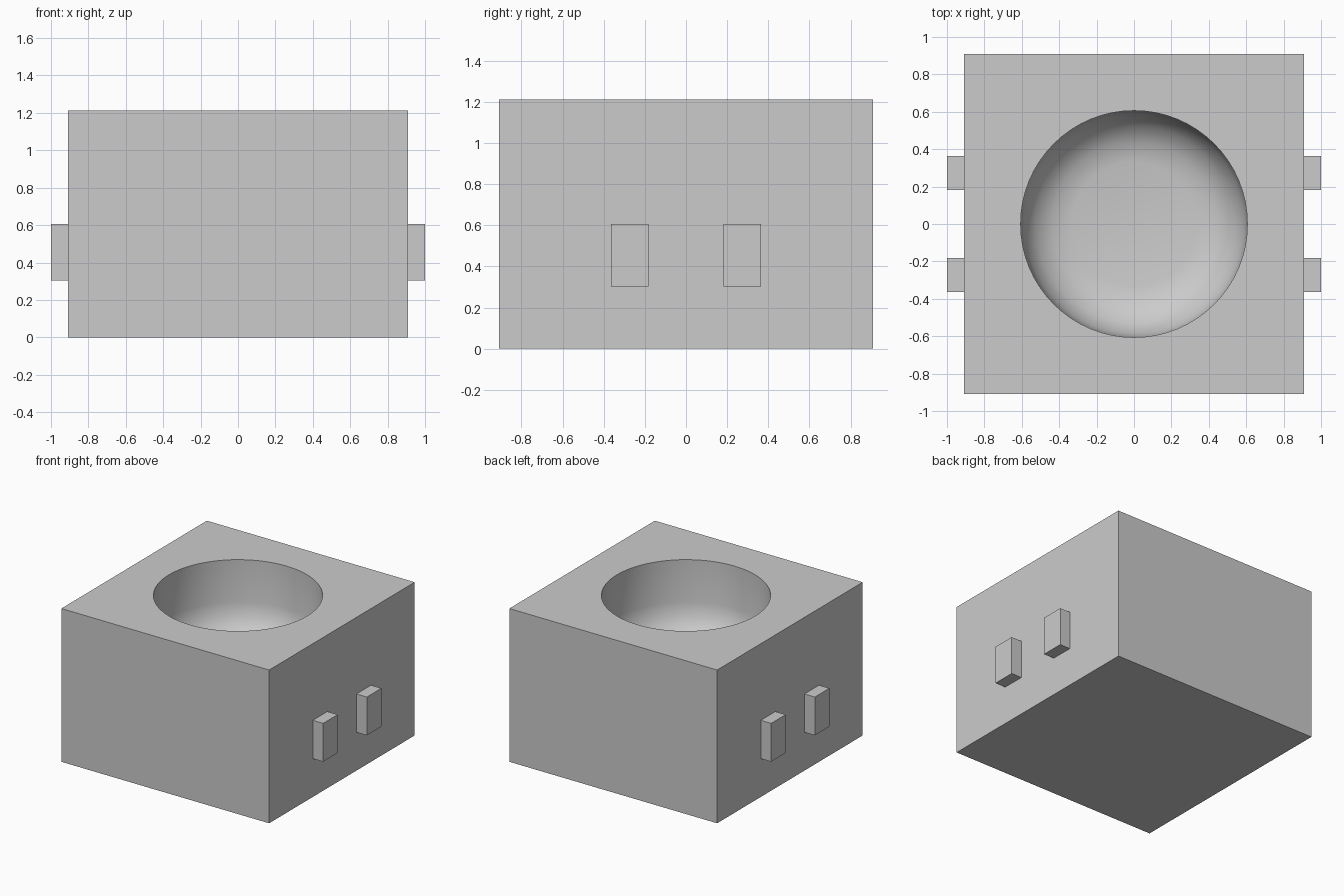
import bpy, bmesh, math
from mathutils import Vector

cube = bpy.data.objects.get("Cube")
if cube:
    bpy.data.objects.remove(cube, do_unlink=True)

U = 2 / 3.3                      # design unit
FILLET, DEPTH, SIDES = 0.45, 1.0, 64

grey = bpy.data.materials.new("light grey")
grey.use_nodes = True
colour = (0.6, 0.6, 0.6, 1)
grey.diffuse_color = colour
grey.node_tree.nodes["Principled BSDF"].inputs["Base Color"].default_value = colour


def make_object(name, bm):
    mesh = bpy.data.meshes.new(name)
    bm.to_mesh(mesh)
    bm.free()
    mesh.materials.append(grey)
    obj = bpy.data.objects.new(name, mesh)
    bpy.context.collection.objects.link(obj)
    return obj


def box(name, centre, size):
    bm = bmesh.new()
    bmesh.ops.create_cube(bm, size=1)
    for v in bm.verts:
        v.co = (Vector(centre) + v.co * Vector(size)) * U
    return make_object(name, bm)


# Block body
body = box("body", (0, 0, 1), (3, 3, 2))

# Round basin with a filleted floor, revolved from a profile
floor = 2 - DEPTH
profile = [(1, 2.2), (1, floor + FILLET)]
for i in range(1, 5):
    a = math.radians(22.5 * i)
    profile.append((1 - FILLET + FILLET * math.cos(a),
                    floor + FILLET - FILLET * math.sin(a)))
bm = bmesh.new()
rings = [[bm.verts.new((r * U * math.cos(math.tau * k / SIDES),
                        r * U * math.sin(math.tau * k / SIDES), z * U))
          for k in range(SIDES)] for r, z in profile]
for upper, lower in zip(rings, rings[1:]):
    for k in range(SIDES):
        n = (k + 1) % SIDES
        bm.faces.new((upper[k], lower[k], lower[n], upper[n]))
bm.faces.new(rings[0])
bm.faces.new(rings[-1][::-1])
bmesh.ops.recalc_face_normals(bm, faces=bm.faces)
cutter = make_object("basin_cutter", bm)
cutter.hide_render = True

cut = body.modifiers.new("basin", "BOOLEAN")
cut.operation = "DIFFERENCE"
cut.solver = "EXACT"
cut.object = cutter
bpy.context.view_layer.objects.active = body
body.select_set(True)
bpy.ops.object.modifier_apply(modifier=cut.name)
bpy.data.objects.remove(cutter, do_unlink=True)
bpy.ops.object.shade_smooth_by_angle(angle=math.radians(35))

# Two small tabs on each side
for side, sx in (("left", 1), ("right", -1)):
    for end, sy in (("front", -1), ("back", 1)):
        box(f"{side}_{end}_tab", (sx * 1.575, sy * 0.45, 0.75), (0.15, 0.3, 0.5))
